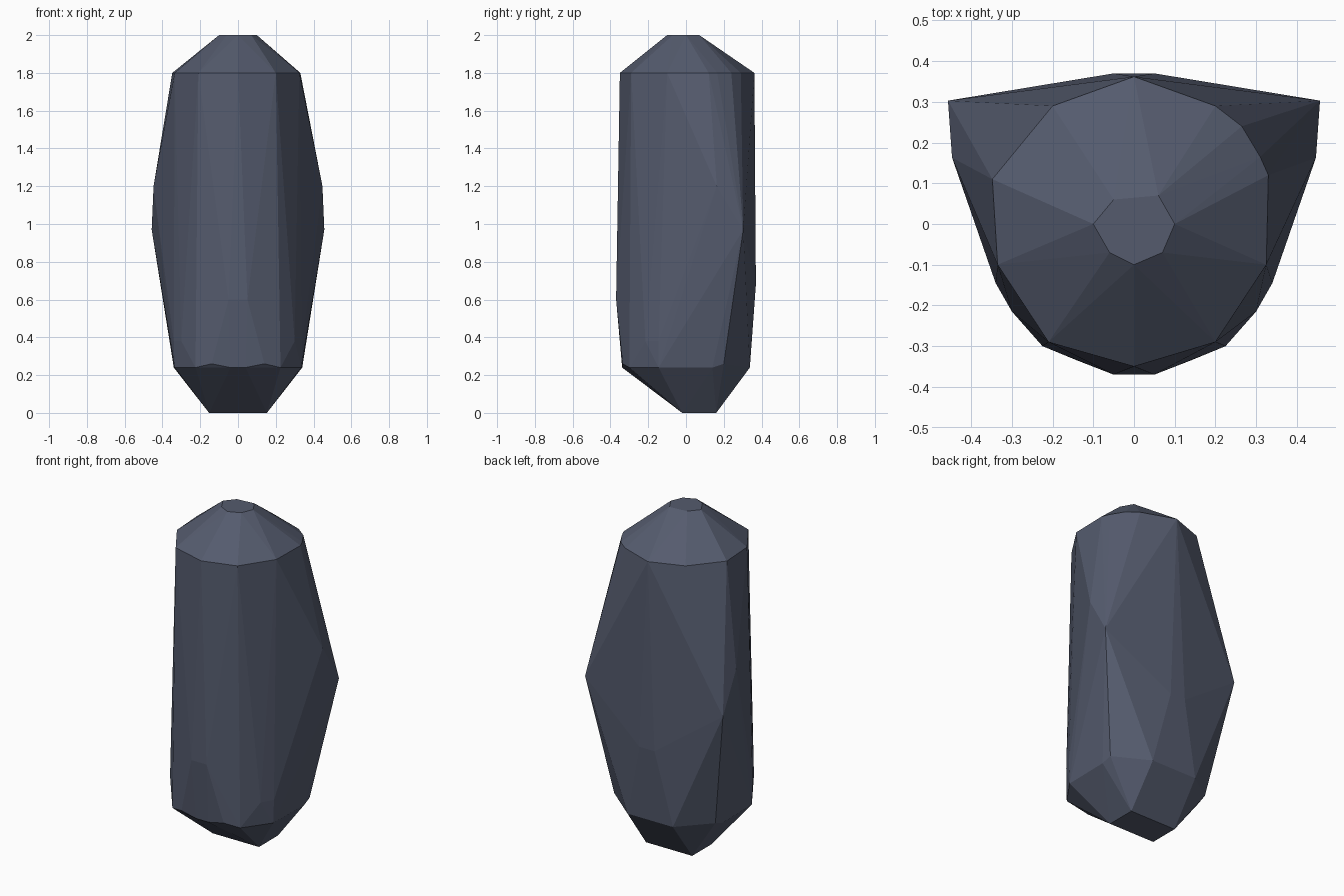
import bpy, bmesh

if "Cube" in bpy.data.objects:
    bpy.data.objects.remove(bpy.data.objects["Cube"])

def mirrored(points):
    return [(s * x, y, z) for x, y, z in points for s in (-1, 1)]

# small flat cap and shoulder ring (x, y)
cap = [(-0.1, 0), (-0.06, -0.07), (0, -0.1), (0.07, -0.07), (0.1, 0),
       (0.06, 0.07), (-0.05, 0.06)]
shoulder = [(0, 0.362), (-0.2, 0.29), (-0.348, 0.11), (-0.335, -0.1),
            (-0.21, -0.29), (0, -0.35), (0.2, -0.29), (0.325, -0.1),
            (0.33, 0.12), (0.31, 0.165), (0.265, 0.24), (0.2, 0.29)]
points = [(x, y, 2.0) for x, y in cap] + [(x, y, 1.8) for x, y in shoulder]

# widest side corners and slight front and back bulges
points += mirrored([(0.457, 0.303, 0.97), (0.447, 0.163, 1.2),
                    (0.05, -0.37, 0.6), (0.05, 0.37, 0.68)])
# lower ring
points += mirrored([(0.34, -0.145, 0.38), (0.3, -0.215, 0.38),
                    (0.335, -0.145, 0.24), (0.225, -0.3, 0.24),
                    (0.14, -0.335, 0.26), (0.04, -0.338, 0.24),
                    (0.34, 0.14, 0.24), (0.335, 0.2, 0.26),
                    (0.15, 0.338, 0.24)])
# rectangular foot
points += mirrored([(0.153, -0.02, 0), (0.153, 0.16, 0)])

# faceted convex body
bm = bmesh.new()
for p in points:
    bm.verts.new(p)
res = bmesh.ops.convex_hull(bm, input=bm.verts[:])
loose = [v for v in bm.verts if not v.link_faces]
bmesh.ops.delete(bm, geom=loose, context='VERTS')
bmesh.ops.recalc_face_normals(bm, faces=bm.faces[:])
mesh = bpy.data.meshes.new("faceted_body")
bm.to_mesh(mesh)
bm.free()
body = bpy.data.objects.new("faceted_body", mesh)
bpy.context.collection.objects.link(body)

# slate colour
slate = bpy.data.materials.new("slate")
slate.diffuse_color = (0.09, 0.105, 0.155, 1)
slate.use_nodes = True
slate.node_tree.nodes["Principled BSDF"].inputs["Base Color"].default_value = slate.diffuse_color
mesh.materials.append(slate)
